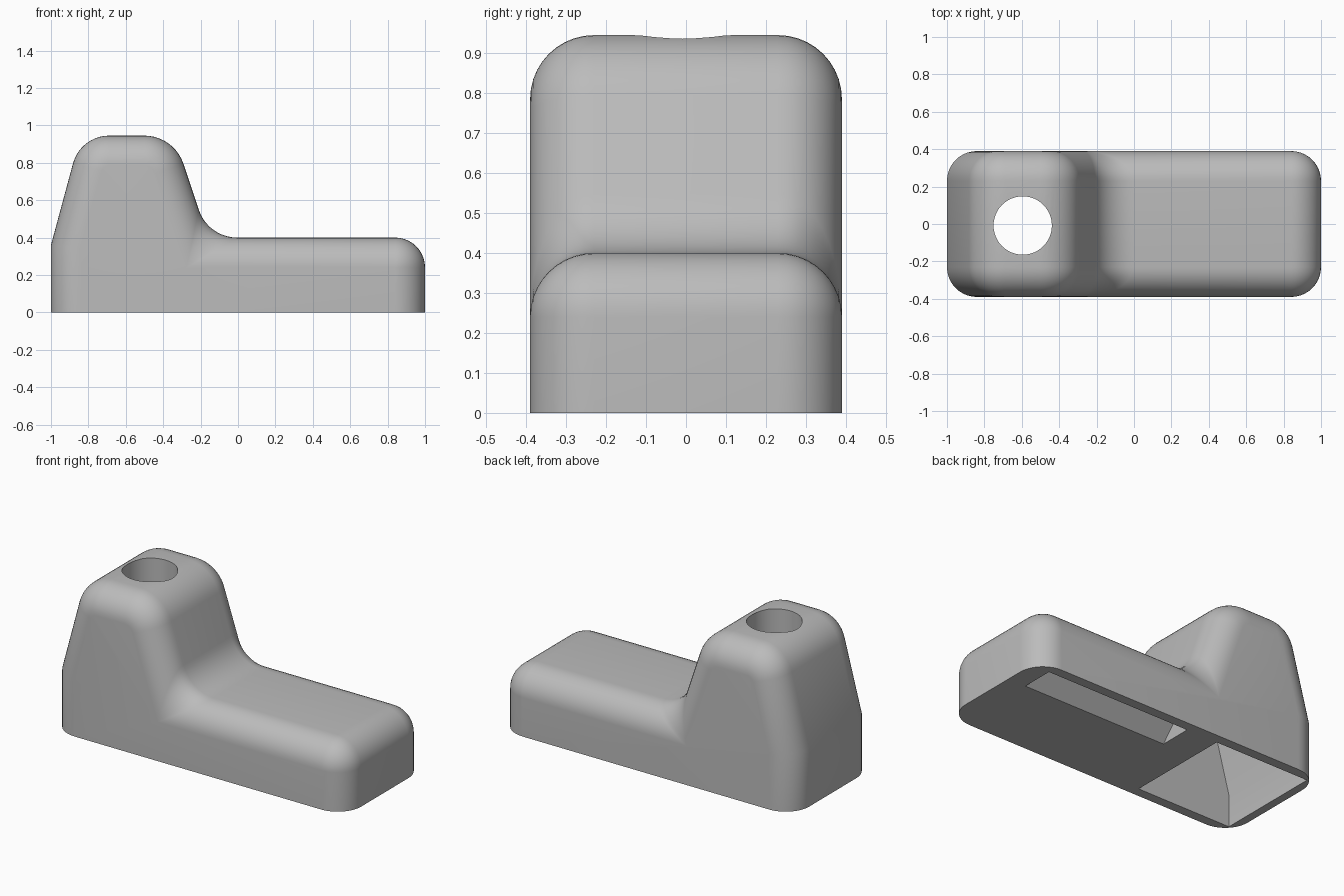
import bpy, bmesh, math
from mathutils import Vector

if "Cube" in bpy.data.objects:
    bpy.data.objects.remove(bpy.data.objects["Cube"])

HALF_Y, R, N, SEG = 0.39, 0.16, 10, 10
# sharp side profile (x, z), counter-clockwise from bottom left, with corner radius
PROFILE = [((-1, 0), 0), ((1, 0), 0), ((1, 0.4), R), ((-0.16, 0.4), -1),
           ((-0.342, 0.945), 0.22), ((-0.842, 0.945), 0.2), ((-1, 0.36), 0)]

grey = bpy.data.materials.new("grey plastic")
grey.diffuse_color = (0.5, 0.5, 0.5, 1)
grey.use_nodes = True
grey.node_tree.nodes["Principled BSDF"].inputs["Base Color"].default_value = grey.diffuse_color


def make_object(name, bm):
    bmesh.ops.recalc_face_normals(bm, faces=bm.faces)
    me = bpy.data.meshes.new(name)
    bm.to_mesh(me)
    bm.free()
    me.materials.append(grey)
    ob = bpy.data.objects.new(name, me)
    bpy.context.collection.objects.link(ob)
    return ob


def inset_profile(theta):
    """Profile moved inward by the edge rounding at angle theta, corners filleted."""
    c = math.cos(theta)
    d = R * (1 - c)
    pts = [Vector(p) for p, _ in PROFILE]
    n = len(pts)
    lines = []
    for i in range(n):
        u = (pts[(i + 1) % n] - pts[i]).normalized()
        off = 0 if i == 0 else d          # the base edge stays on the ground
        lines.append((pts[i] + Vector((-u.y, u.x)) * off, u))
    out = []
    for i in range(n):
        (p, u), (q, v) = lines[i - 1], lines[i]
        corner = p + u * ((q - p).cross(v) / u.cross(v))
        rad = PROFILE[i][1]
        if rad == 0:
            out.append(corner)
            continue
        half = u.angle(v) / 2
        t = 0.155 * c if rad < 0 else (rad - d) * math.tan(half)
        if t < 1e-4:
            out += [corner] * (SEG + 1)
            continue
        a, b = corner - u * t, corner + v * t
        r = t / math.tan(half)
        centre = corner + (v - u).normalized() * (r / math.cos(half))
        for k in range(SEG + 1):
            f = k / SEG
            w = (math.sin((1 - f) * 2 * half) * (a - centre)
                 + math.sin(f * 2 * half) * (b - centre)) / math.sin(2 * half)
            out.append(centre + w)
    return out


# body: lofted slices across the width
bm = bmesh.new()
angles = [math.pi / 2 * k / N for k in range(N + 1)]
slices = [(-1, t) for t in reversed(angles)] + [(1, t) for t in angles]
rings = []
for side, t in slices:
    y = side * (HALF_Y - R + R * math.sin(t))
    rings.append([bm.verts.new((p.x, y, p.y)) for p in inset_profile(t)])
for r0, r1 in zip(rings, rings[1:]):
    for i in range(len(r0)):
        j = (i + 1) % len(r0)
        bm.faces.new((r0[i], r0[j], r1[j], r1[i]))
bm.faces.new(rings[0])
bm.faces.new(rings[-1])
bmesh.ops.remove_doubles(bm, verts=bm.verts, dist=1e-4)
body = make_object("body", bm)


def prism(name, a, b):
    """Solid between two matching loops of 3D points."""
    bm = bmesh.new()
    va, vb = [bm.verts.new(p) for p in a], [bm.verts.new(p) for p in b]
    bm.faces.new(va)
    bm.faces.new(vb)
    for i in range(len(va)):
        j = (i + 1) % len(va)
        bm.faces.new((va[i], va[j], vb[j], vb[i]))
    return make_object(name, bm)


# hollow inside the tower
hollow = [(-0.95, -0.1), (-0.31, -0.1), (-0.31, 0.4), (-0.4, 0.72), (-0.81, 0.72), (-0.95, 0.2)]
tower_hollow = prism("tower_hollow", [(x, -0.33, z) for x, z in hollow],
                     [(x, 0.33, z) for x, z in hollow])
# wedge-shaped slot under the long arm
wedge = [(0.13, -0.1), (0.33, -0.1), (0.33, 0.22), (0.13, 0)]
arm_slot = prism("arm_slot", [(-0.1, y, z) for y, z in wedge],
                 [(0.88, y, z) for y, z in wedge])
# round hole through the tower top
ring = [(-0.595 + 0.156 * math.cos(k * math.pi / 24), -0.008 + 0.156 * math.sin(k * math.pi / 24))
        for k in range(48)]
top_hole = prism("top_hole", [(x, y, 0.5) for x, y in ring], [(x, y, 1.2) for x, y in ring])

bpy.context.view_layer.objects.active = body
body.select_set(True)
for cutter in (tower_hollow, arm_slot, top_hole):
    m = body.modifiers.new(cutter.name, 'BOOLEAN')
    m.operation, m.solver, m.object = 'DIFFERENCE', 'EXACT', cutter
    bpy.ops.object.modifier_apply(modifier=m.name)
    bpy.data.objects.remove(cutter)
bpy.ops.object.shade_smooth_by_angle(angle=math.radians(25))
